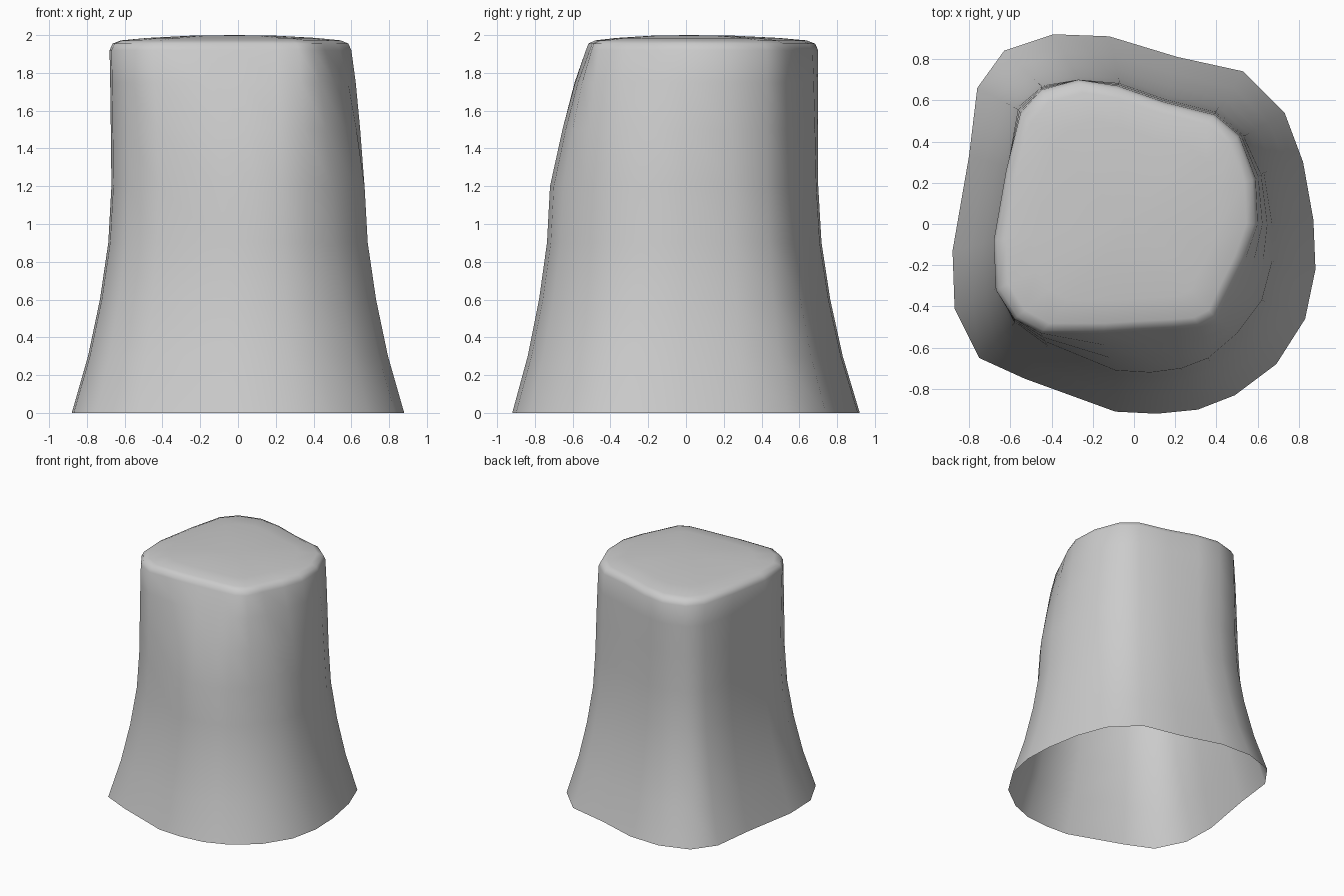
import bpy
import bmesh
from mathutils import Vector

default_cube = bpy.data.objects.get("Cube")
if default_cube:
    bpy.data.objects.remove(default_cube, do_unlink=True)


def make_material(name, colour):
    material = bpy.data.materials.new(name)
    material.use_nodes = True
    material.diffuse_color = colour
    material.node_tree.nodes["Principled BSDF"].inputs["Base Color"].default_value = colour
    return material


def outline(hundredths):
    """Turn alternating x and y values in hundredths into plan points."""
    xs, ys = hundredths[::2], hundredths[1::2]
    return [Vector((x, y)) / 100 for x, y in zip(xs, ys)]


def blend(first, second, weight):
    return [a.lerp(b, weight) for a, b in zip(first, second)]


def shrink(points, factor):
    centre = sum(points, Vector((0, 0))) / len(points)
    return [centre + (p - centre) * factor for p in points]


# Plan outlines of the flared foot, the waist and the squarish shoulder
foot = outline([-76, 66, -63, 84, -39, 92, -12, 91, 21, 81, 53, 74, 73, 54,
                82, 30, 87, 2, 88, -22, 83, -46, 69, -68, 49, -83, 31, -90,
                11, -92, -9, -91, -53, -75, -75, -65, -87, -41, -88, -13, -80, 33])
waist = outline([-57, 56, -45, 67, -27, 70, -7, 69, 16, 61, 40, 55, 54, 43,
                 63, 25, 67, 0, 67, -18, 62, -37, 50, -53, 36, -65, 23, -70,
                 8, -72, -9, -71, -42, -59, -58, -48, -66, -31, -67, -8, -61, 28])
shoulder = outline([-55, 54, -45, 65, -27, 70, -8, 67, 15, 59, 39, 53, 51, 43,
                    59, 22, 60, 0, 54, -17, 46, -33, 40, -46, 32, -50, 20, -51,
                    0, -52, -15, -53, -45, -53, -58, -46, -67, -32, -68, -8, -62, 26])

# Flared wall: height and blend weight from foot to waist, then to shoulder
rings = [(z, blend(foot, waist, w)) for z, w in
         ((0, 0), (0.3, 0.41), (0.6, 0.71), (0.9, 0.92), (1.2, 1))]
rings += [(z, blend(waist, shoulder, w)) for z, w in
          ((1.5, 0.33), (1.75, 0.67), (1.92, 1))]

# Rounded rim and shallow cap
rings += [(z, shrink(shoulder, s)) for z, s in
          ((1.955, 0.975), (1.972, 0.91), (1.985, 0.7), (1.997, 0.35))]

bm = bmesh.new()
loops = [[bm.verts.new((p.x, p.y, z)) for p in points] for z, points in rings]
for lower, upper in zip(loops, loops[1:]):
    for i in range(len(lower)):
        bm.faces.new((lower[i - 1], lower[i], upper[i], upper[i - 1]))
middle = sum((v.co for v in loops[-1]), Vector()) / len(loops[-1])
peak = bm.verts.new((middle.x, middle.y, 2))
for i in range(len(loops[-1])):
    bm.faces.new((loops[-1][i - 1], loops[-1][i], peak))

# The outlines run clockwise, so turn every face outward
bmesh.ops.reverse_faces(bm, faces=bm.faces[:])
for face in bm.faces:
    face.smooth = True

mesh = bpy.data.meshes.new("hollow_stump")
bm.to_mesh(mesh)
bm.free()
mesh.materials.append(make_material("light_grey", (0.6, 0.6, 0.6, 1)))
stump = bpy.data.objects.new("hollow_stump", mesh)
bpy.context.collection.objects.link(stump)
